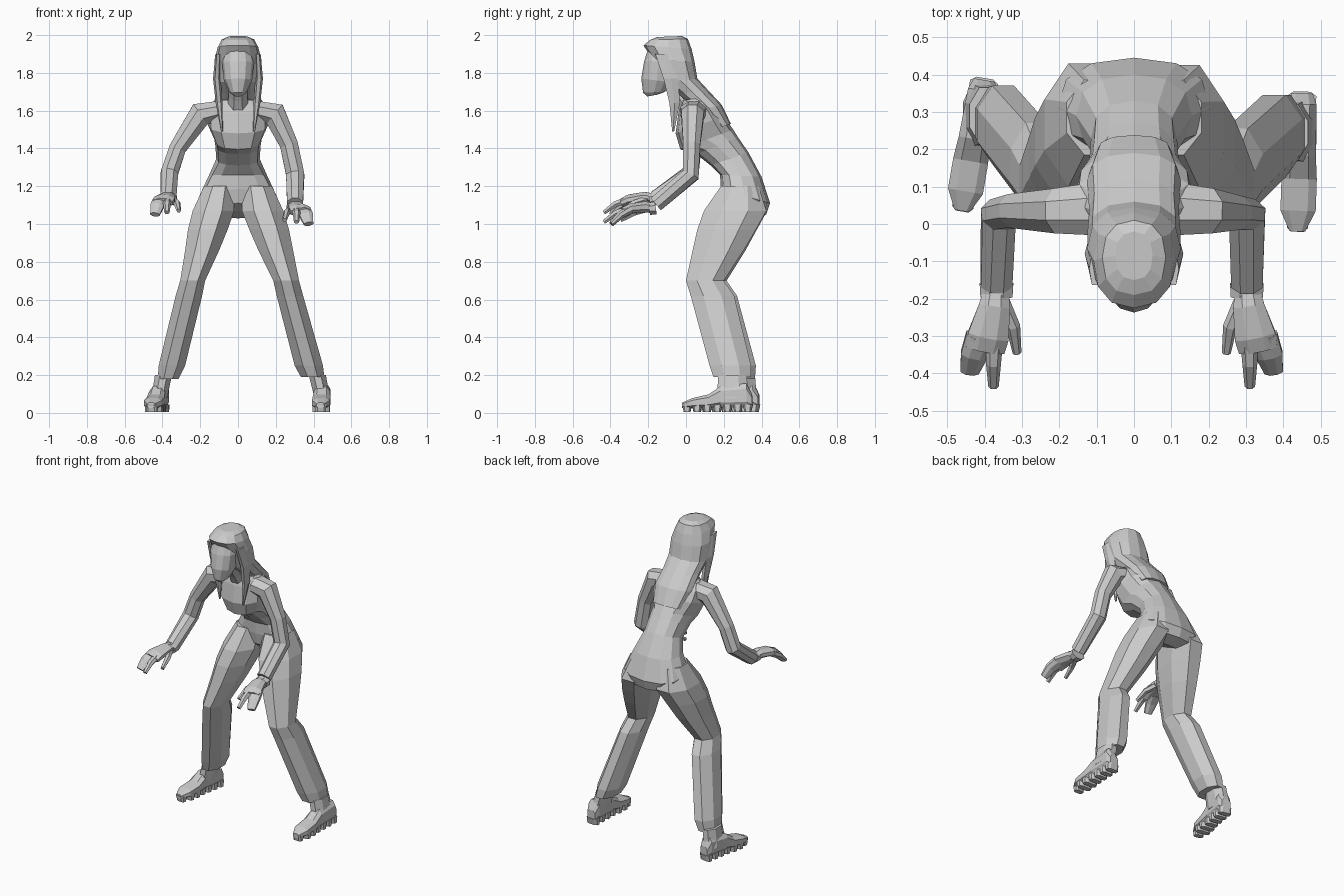
import bpy, bmesh, math
from mathutils import Vector as V


def loft(name, rings, n, power=1.0):
    """Skin a closed shape over rings given as (centre, half axis u, half axis v)."""
    bm = bmesh.new()
    rows = []
    for c, u, v in rings:
        row = []
        for i in range(n):
            a = 2 * math.pi * (i + (0.5 if n == 8 else 0)) / n
            ca, sa = [math.copysign(abs(t) ** power, t) if abs(t) > 1e-6 else 0
                      for t in (math.cos(a), math.sin(a))]
            row.append(bm.verts.new(c + u * ca + v * sa))
        rows.append(row)
    for r, s in zip(rows, rows[1:]):
        for i in range(n):
            j = (i + 1) % n
            bm.faces.new((r[i], r[j], s[j], s[i]))
    bm.faces.new(rows[0])
    bm.faces.new(rows[-1])
    bmesh.ops.recalc_face_normals(bm, faces=bm.faces)
    me = bpy.data.meshes.new(name)
    bm.to_mesh(me)
    bm.free()
    ob = bpy.data.objects.new(name, me)
    bpy.context.collection.objects.link(ob)
    return ob


def slab(name, rows, n=12, power=0.85, x=0):
    """Loft from side-view pairs: front y, front z, back y, back z, half width."""
    rings = []
    for fy, fz, by, bz, hw in rows:
        f, b = V((x, fy, fz)), V((x, by, bz))
        rings.append(((f + b) / 2, V((hw, 0, 0)), (b - f) / 2))
    return loft(name, rings, n, power)


def tube(name, pts, ref, n=8):
    """Loft along a path of (x, y, z, radius along ref, other radius)."""
    p = [V(q[:3]) for q in pts]
    k = 1 / math.cos(math.pi / 8) if n == 8 else 1
    rings = []
    for i, q in enumerate(pts):
        t = V((0, 0, 0))
        if i:
            t += (p[i] - p[i - 1]).normalized()
        if i < len(p) - 1:
            t += (p[i + 1] - p[i]).normalized()
        t.normalize()
        u = (V(ref) - t * t.dot(V(ref))).normalized()
        rings.append((p[i], u * q[3] * k, t.cross(u) * q[4] * k))
    return loft(name, rings, n)


def level(name, rows):
    """Loft over level rings: x, y, z, x radius, y radius."""
    k = 1 / math.cos(math.pi / 8)
    return loft(name, [(V((x, y, z)), V((rx * k, 0, 0)), V((0, ry * k, 0)))
                       for x, y, z, rx, ry in rows], 8)


# Torso, leaning forward
slab("torso", [
    (0.25, 1.07, 0.34, 1.03, 0.08), (0.20, 1.11, 0.425, 1.05, 0.17),
    (0.185, 1.185, 0.445, 1.11, 0.205), (0.18, 1.26, 0.40, 1.25, 0.155),
    (0.13, 1.31, 0.33, 1.38, 0.115), (0.055, 1.37, 0.275, 1.46, 0.12),
    (-0.03, 1.395, 0.25, 1.50, 0.125), (-0.055, 1.48, 0.20, 1.57, 0.16),
    (-0.04, 1.59, 0.15, 1.62, 0.165), (-0.02, 1.655, 0.10, 1.67, 0.12)])
tube("neck", [(0, 0.03, 1.61, 0.06, 0.06), (0, -0.02, 1.68, 0.05, 0.05),
              (0, -0.08, 1.77, 0.05, 0.05)], (1, 0, 0))

# Face and hair
slab("face", [
    (-0.205, 1.675, -0.15, 1.685, 0.025), (-0.227, 1.695, -0.11, 1.70, 0.045),
    (-0.237, 1.77, -0.07, 1.75, 0.075), (-0.222, 1.86, -0.07, 1.86, 0.085),
    (-0.20, 1.93, -0.07, 1.94, 0.07)], power=1.0)
slab("hair", [
    (-0.15, 1.99, -0.02, 1.995, 0.05), (-0.19, 1.975, 0.01, 1.98, 0.085),
    (-0.225, 1.945, 0.03, 1.925, 0.108), (-0.175, 1.87, 0.045, 1.86, 0.125),
    (-0.12, 1.75, 0.06, 1.77, 0.125), (-0.05, 1.69, 0.12, 1.705, 0.12),
    (0.05, 1.60, 0.19, 1.63, 0.125), (0.15, 1.50, 0.238, 1.53, 0.10)])
for s, side in ((-1, "left"), (1, "right")):
    # Front lock of hair
    loft(side + "_hair_lock", [
        (V((s * x, y, z)), V((rx, 0, 0)), V((0, ry, 0))) for x, y, z, rx, ry in (
            (0.105, -0.12, 1.90, 0.015, 0.05), (0.112, -0.08, 1.77, 0.02, 0.045),
            (0.10, -0.06, 1.64, 0.018, 0.032), (0.085, -0.068, 1.49, 0.005, 0.006))], 6)

# Trouser legs
level("right_leg", [
    (0.10, 0.285, 1.20, 0.08, 0.10), (0.13, 0.26, 1.07, 0.11, 0.165),
    (0.165, 0.215, 0.97, 0.105, 0.155), (0.20, 0.17, 0.86, 0.092, 0.135),
    (0.255, 0.10, 0.70, 0.068, 0.10), (0.275, 0.14, 0.62, 0.07, 0.115),
    (0.375, 0.235, 0.25, 0.075, 0.11), (0.395, 0.245, 0.19, 0.062, 0.10)])
level("left_leg", [
    (-0.10, 0.285, 1.20, 0.08, 0.10), (-0.13, 0.265, 1.07, 0.11, 0.165),
    (-0.16, 0.22, 0.97, 0.105, 0.155), (-0.19, 0.18, 0.86, 0.09, 0.135),
    (-0.24, 0.115, 0.70, 0.066, 0.10), (-0.26, 0.155, 0.62, 0.07, 0.115),
    (-0.35, 0.265, 0.25, 0.07, 0.105), (-0.37, 0.275, 0.18, 0.055, 0.09)])


# Boots with lugged soles
def boot(side, heel, toe, ankle):
    h, d = V(heel + (0,)), V(toe + (0,)) - V(heel + (0,))
    across = V((-d.y, d.x, 0)).normalized()
    prof = [(0, 0.03, 0.10), (0.08, 0.042, 0.16), (0.45, 0.045, 0.145),
            (0.62, 0.05, 0.10), (0.85, 0.05, 0.08), (1, 0.022, 0.055)]
    loft(side + "_boot", [(h + d * t + V((0, 0, (top + 0.025) / 2)), across * w,
                           V((0, 0, (top - 0.025) / 2))) for t, w, top in prof], 8, 0.7)
    m = h + d * 0.27
    level(side + "_boot_ankle", [(m.x, m.y, 0.08, 0.042, 0.085),
                                 (ankle[0], ankle[1], 0.20, 0.045, 0.075)])
    for i in range(7):
        t = 0.06 + i * 0.145
        w = 0.047 if i in (4, 5) else 0.04 if i < 6 else 0.03
        c = h + d * t
        loft(side + "_sole_lug", [(c + V((0, 0, z)), across * w, d.normalized() * r)
                                  for z, r in ((0.004, 0.018), (0.045, 0.028))], 8, 0.6)


boot("right", (0.45, 0.35), (0.437, -0.02), (0.42, 0.245))
boot("left", (-0.40, 0.385), (-0.46, 0.035), (-0.395, 0.29))

# Sleeved arms
Y, X = (0, 1, 0), (1, 0, 0)
tube("right_arm", [
    (0.11, 0.04, 1.60, 0.07, 0.05), (0.195, 0.035, 1.58, 0.06, 0.065),
    (0.27, 0.03, 1.42, 0.045, 0.048), (0.303, 0.025, 1.26, 0.046, 0.048),
    (0.302, -0.16, 1.105, 0.042, 0.042)], Y)
tube("left_arm", [
    (-0.11, 0.04, 1.60, 0.07, 0.05), (-0.20, 0.035, 1.58, 0.06, 0.065),
    (-0.32, 0.035, 1.40, 0.045, 0.045), (-0.363, 0.025, 1.27, 0.046, 0.046),
    (-0.368, -0.16, 1.135, 0.042, 0.042)], Y)


# Hands: cuff, palm, grouped fingers, forefinger and thumb, s is the outward side
def hand(side, s, wx, wz):
    def part(name, pts, n=8):
        tube(side + name, [(wx + s * x, y, wz + z, a, b) for x, y, z, a, b in pts], X, n)
    part("_cuff", [(0, -0.16, 0, 0.045, 0.035), (0, -0.195, -0.005, 0.043, 0.032)])
    part("_palm", [(0, -0.17, 0, 0.032, 0.026), (0.005, -0.22, 0.005, 0.042, 0.03),
                   (0.022, -0.30, -0.005, 0.055, 0.026), (0.03, -0.335, -0.02, 0.052, 0.022)])
    part("_fingers", [(0.042, -0.30, -0.01, 0.04, 0.024), (0.06, -0.35, -0.04, 0.036, 0.02),
                      (0.072, -0.395, -0.085, 0.025, 0.014)])
    part("_forefinger", [(0.005, -0.30, -0.005, 0.024, 0.022), (0.008, -0.375, -0.03, 0.02, 0.018),
                         (0.008, -0.435, -0.075, 0.014, 0.012)], 6)
    part("_thumb", [(-0.015, -0.21, -0.005, 0.022, 0.02), (-0.045, -0.275, -0.025, 0.019, 0.018),
                    (-0.055, -0.345, -0.065, 0.012, 0.012)], 6)


hand("right", 1, 0.302, 1.085)
hand("left", -1, -0.368, 1.135)
